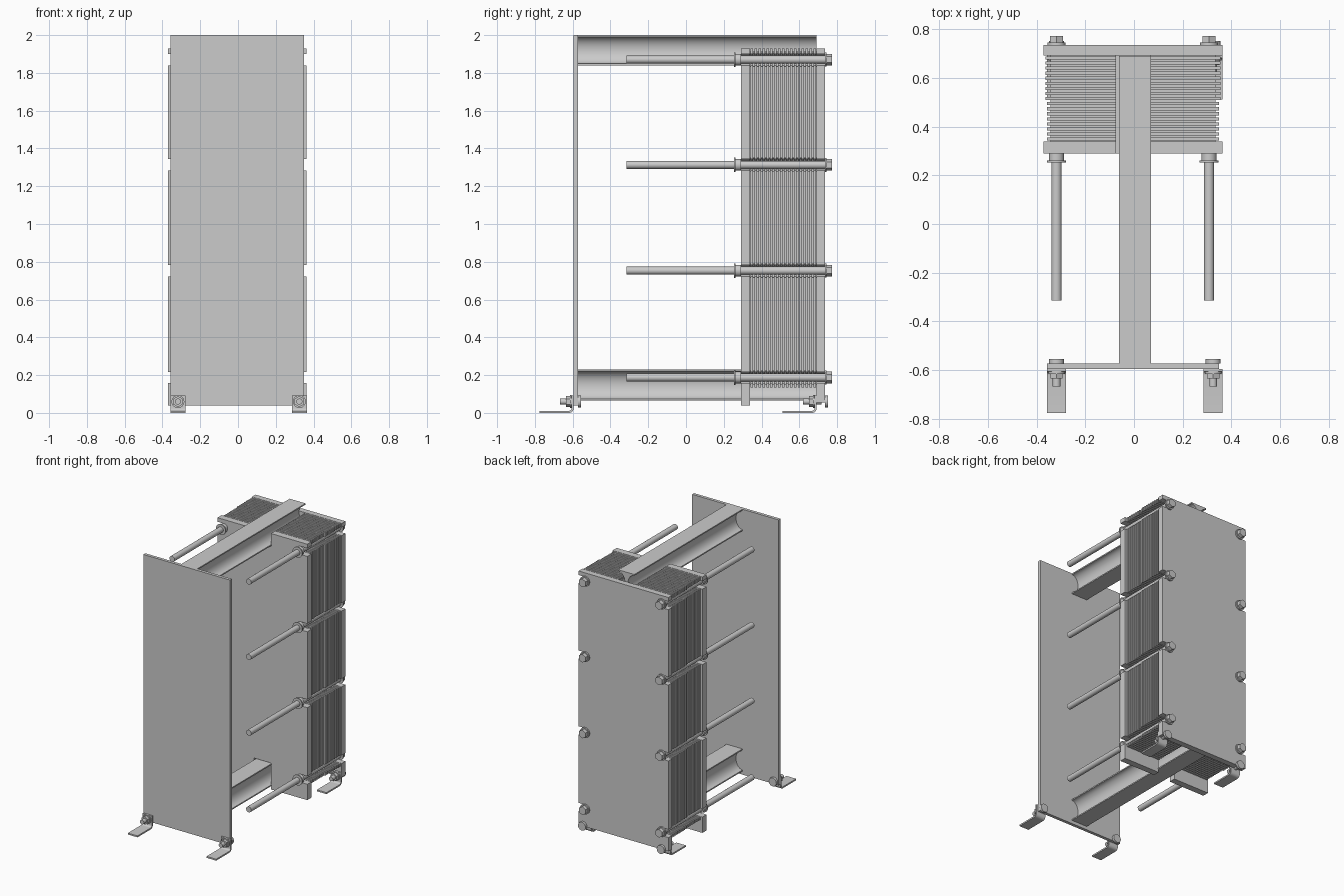
import bpy, bmesh, math
from mathutils import Matrix, Vector

if "Cube" in bpy.data.objects:
    bpy.data.objects.remove(bpy.data.objects["Cube"])

CX = -0.004
BOLT_Z = (0.187, 0.753, 1.313, 1.87)
BOLT_X = (-0.318, 0.308)


def finish(bm, name):
    bmesh.ops.remove_doubles(bm, verts=bm.verts, dist=1e-5)
    bmesh.ops.recalc_face_normals(bm, faces=bm.faces)
    me = bpy.data.meshes.new(name)
    bm.to_mesh(me)
    bm.free()
    ob = bpy.data.objects.new(name, me)
    bpy.context.collection.objects.link(ob)
    bpy.ops.object.select_all(action='DESELECT')
    ob.select_set(True)
    bpy.context.view_layer.objects.active = ob
    bpy.ops.object.shade_smooth_by_angle(angle=math.radians(35))
    return ob


def extrude(name, pts, axis, a, b):
    """Extrude an outline; axis 'y' takes (x, z) points, axis 'x' takes (y, z)."""
    bm = bmesh.new()
    co = [(p, a, q) if axis == 'y' else (a, p, q) for p, q in pts]
    face = bm.faces.new([bm.verts.new(c) for c in co])
    res = bmesh.ops.extrude_face_region(bm, geom=[face])
    vs = [g for g in res['geom'] if isinstance(g, bmesh.types.BMVert)]
    d = Vector((0, b - a, 0)) if axis == 'y' else Vector((b - a, 0, 0))
    bmesh.ops.translate(bm, verts=vs, vec=d)
    return finish(bm, name)


def rod(name, x, z, steps):
    """Stack of cylinders along y; each step is (y0, y1, radius, sides)."""
    bm = bmesh.new()
    for y0, y1, r, n in steps:
        m = Matrix.Translation((x, (y0 + y1) / 2, z)) @ Matrix.Rotation(math.pi / 2, 4, 'X')
        bmesh.ops.create_cone(bm, cap_ends=True, segments=n, radius1=r, radius2=r,
                              depth=abs(y1 - y0), matrix=m)
    return finish(bm, name)


def plate_outline(hw, z0, z1, top=None, bottom=None, r=0.03):
    """Symmetric plate with open bolt slots and optional notches for the rails."""
    half = [(0.07, bottom), (0.07, z0)] if bottom else []
    half.append((hw, z0))
    for z in BOLT_Z:
        half.append((hw, z - r))
        half += [(0.313 - r * math.sin(t * math.pi / 8), z - r * math.cos(t * math.pi / 8))
                 for t in range(9)]
        half.append((hw, z + r))
    half.append((hw, z1))
    if top:
        half += [(0.07, z1), (0.07, top)]
    return [(CX + x, z) for x, z in half] + [(CX - x, z) for x, z in reversed(half)]


def rail_profile(z0, z1, hw=0.065, lip=0.009):
    """Rail section: flat flanges joined by a deeply hollowed web."""
    zm, h = (z0 + z1) / 2, (z1 - z0) / 2 - lip
    side = [(hw, z0)]
    side += [(hw - 0.053 * math.sin(math.pi * t / 14), zm - h * math.cos(math.pi * t / 14))
             for t in range(15)]
    side.append((hw, z1))
    return [(0.004 + x, z) for x, z in side] + [(0.004 - x, z) for x, z in reversed(side)]


# Front support plate
extrude("support_plate", [(-0.357, 0.04), (0.35, 0.04), (0.35, 2.0), (-0.357, 2.0)],
        'y', -0.595, -0.572)

# Carrying rail and guide rail
extrude("top_rail", rail_profile(1.84, 2.0), 'y', -0.572, 0.69)
extrude("bottom_rail", rail_profile(0.065, 0.23), 'y', -0.572, 0.69)

# Thick end plates
extrude("pressure_plate", plate_outline(0.367, 0.04, 1.93, 1.835, 0.235), 'y', 0.29, 0.338)
extrude("frame_plate", plate_outline(0.367, 0.055, 1.93), 'y', 0.692, 0.735)

# Pack of thin plates with recessed gaskets between them
N = 17
pitch = (0.692 - 0.338) / N
for i in range(N):
    y = 0.338 + pitch * (i + 0.5)
    w = 0.353 if i < 8 else 0.36
    extrude(f"thin_plate_{i}", plate_outline(w, 0.135, 1.93, 1.835, 0.235), 'y', y - 0.0065, y + 0.0065)
extrude("gasket_core", plate_outline(0.338, 0.15, 1.915, 1.83, 0.24, 0.036), 'y', 0.338, 0.692)

# Tightening bolts with washers and nuts
for s, x in enumerate(BOLT_X):
    for k, z in enumerate(BOLT_Z):
        rod(f"tie_bolt_{s}_{k}", x, z, [
            (-0.315, 0.76, 0.021, 24),
            (0.253, 0.261, 0.039, 24), (0.261, 0.29, 0.031, 24),
            (0.735, 0.745, 0.037, 24), (0.745, 0.772, 0.031, 6)])

# Bent bracket feet and their bolts
bend = [(-0.62 + 0.025 * math.sin(a), 0.025 - 0.025 * math.cos(a))
        for a in (i * math.pi / 12 for i in range(7))]
inner = [(-0.62 + 0.014 * math.sin(a), 0.025 - 0.014 * math.cos(a))
         for a in (i * math.pi / 12 for i in range(6, -1, -1))]
foot = [(-0.775, 0)] + bend + [(-0.595, 0.092), (-0.606, 0.092)] + inner + [(-0.775, 0.011)]
for row, dy in (("front", 0.0), ("rear", 1.287)):
    for s, x in (("left", -0.318), ("right", 0.325)):
        extrude(f"{row}_{s}_foot", [(y + dy, z) for y, z in foot], 'x', x - 0.039, x + 0.039)
        rod(f"{row}_{s}_foot_bolt", x, 0.06, [
            (-0.667 + dy, -0.57 + dy, 0.016, 20),
            (-0.615 + dy, -0.605 + dy, 0.034, 24), (-0.635 + dy, -0.615 + dy, 0.029, 6),
            (-0.572 + dy if dy == 0 else 0.735, -0.555 + dy if dy == 0 else 0.752, 0.031, 24)])
